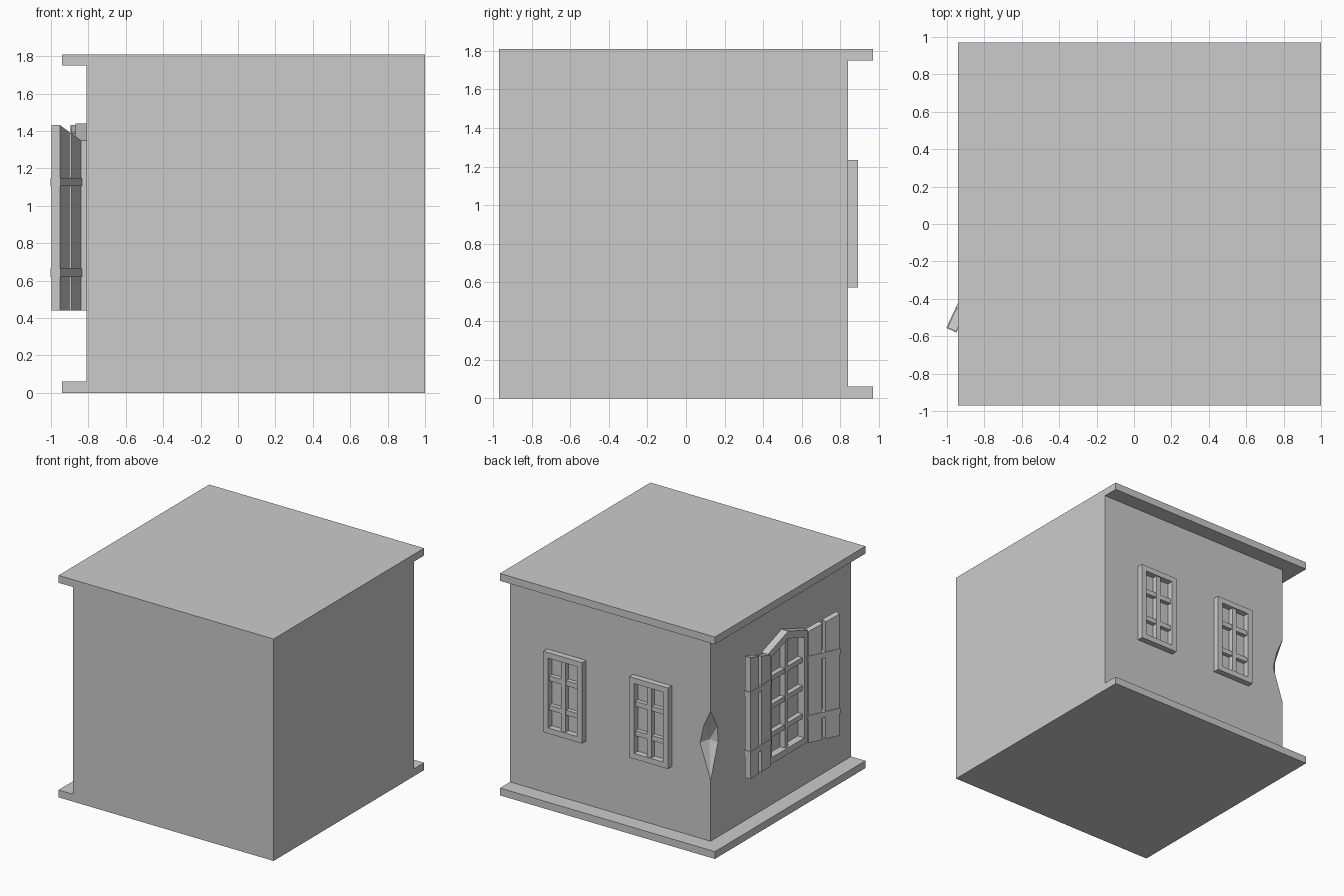
import bpy, bmesh, math
from mathutils import Matrix, Vector

cube = bpy.data.objects.get("Cube")
if cube:
    bpy.data.objects.remove(cube, do_unlink=True)

GREY = (0.6, 0.6, 0.6, 1)
plaster = bpy.data.materials.new("plain_grey")
plaster.use_nodes = True
plaster.diffuse_color = GREY
plaster.node_tree.nodes["Principled BSDF"].inputs["Base Color"].default_value = GREY


def finish(name, bm):
    bmesh.ops.recalc_face_normals(bm, faces=bm.faces)
    mesh = bpy.data.meshes.new(name)
    bm.to_mesh(mesh)
    bm.free()
    mesh.materials.append(plaster)
    obj = bpy.data.objects.new(name, mesh)
    bpy.context.scene.collection.objects.link(obj)
    return obj


def placement(origin, along, out):
    """Local axes: u along the wall, v out of the wall, w up."""
    cols = (Vector(along), Vector(out), Vector((0, 0, 1)))
    return Matrix.Translation(origin) @ Matrix(cols).transposed().to_4x4()


def build(name, pieces, place=Matrix()):
    """Each piece is an outline in (u, w) extruded from v0 to v1."""
    bm = bmesh.new()
    for outline, v0, v1 in pieces:
        face = bm.faces.new([bm.verts.new((u, v0, w)) for u, w in outline])
        new = bmesh.ops.extrude_face_region(bm, geom=[face])["geom"]
        verts = [g for g in new if isinstance(g, bmesh.types.BMVert)]
        bmesh.ops.translate(bm, verts=verts, vec=(0, v1 - v0, 0))
    bm.transform(place)
    return finish(name, bm)


def rect(u0, u1, w0, w1):
    return [(u0, w0), (u1, w0), (u1, w1), (u0, w1)]


# Building block and slabs
LEFT, RIGHT, FRONT, BACK = -0.81, 1.0, -0.97, 0.84
TOP, SLAB = 1.81, 0.06
walls = build("walls", [(rect(LEFT, RIGHT, SLAB, TOP - SLAB), FRONT, BACK)])
for name, z in (("floor_slab", 0), ("roof_slab", TOP - SLAB)):
    build(name, [(rect(-0.94, RIGHT, z, z + SLAB), FRONT, 0.97)])

# Chipped wall corner
bm = bmesh.new()
chip = [(0, 0, 1.12), (0.06, 0, 0.99), (0.095, 0, 0.84), (0, 0, 0.556),
        (0, -0.09, 0.96), (0, -0.095, 0.83), (0.06, -0.07, 0.85), (-0.1, 0.1, 0.84)]
for x, y, z in chip:
    bm.verts.new((LEFT + x, BACK + y, z))
bmesh.ops.convex_hull(bm, input=bm.verts)
cutter = finish("chip_cutter", bm)
cutter.hide_render = True
cutter.hide_set(True)
cut = walls.modifiers.new("chip", "BOOLEAN")
cut.operation = "DIFFERENCE"
cut.solver = "EXACT"
cut.object = cutter


# Glazing bars: one upright and a stack of crossbars
def bars(half, low, high, heights, depth):
    cross = [(rect(-half, half, h - 0.02, h + 0.02), 0, depth) for h in heights]
    return cross + [(rect(-0.02, 0.02, low, high), 0, depth + 0.005)]


# Back windows
HALF, BORDER, LOW, HIGH = 0.175, 0.045, 0.575, 1.235
inner = HALF - BORDER
for name, x in (("back_window_left", 0.49), ("back_window_right", -0.285)):
    pieces = [(rect(-HALF, -inner, LOW, HIGH), 0, 0.05),
              (rect(inner, HALF, LOW, HIGH), 0, 0.05),
              (rect(-inner, inner, LOW, LOW + BORDER), 0, 0.05),
              (rect(-inner, inner, HIGH - BORDER, HIGH), 0, 0.05)]
    pieces += bars(inner, LOW + BORDER, HIGH - BORDER, (0.78, 1.02), 0.035)
    build(name, pieces, placement((x, BACK, 0), (1, 0, 0), (0, 1, 0)))

# Gabled side window
HALF, BORDER, SILL, EAVE, PEAK = 0.26, 0.05, 0.44, 1.35, 1.44
CENTRE = -0.075
inner = HALF - BORDER
pieces = [(rect(-inner, inner, SILL, SILL + BORDER), 0, 0.06)]
for s in (-1, 1):
    pieces.append(([(s * HALF, SILL), (s * HALF, EAVE), (s * inner, EAVE - 0.04),
                    (s * inner, SILL)], 0, 0.06))
    pieces.append(([(s * HALF, EAVE), (0, PEAK), (0, PEAK - 0.06),
                    (s * inner, EAVE - 0.04)], 0, 0.06))
pieces += bars(inner, SILL + BORDER, PEAK - 0.06, (0.66, 0.89, 1.12), 0.04)
build("side_window", pieces, placement((LEFT, CENTRE, 0), (0, 1, 0), (-1, 0, 0)))


# Shutters: two planks with sloping tops and two bands
def shutter(name, side, angle):
    c, s = math.cos(angle), math.sin(angle)
    slope = (PEAK - 0.01 - EAVE) / HALF
    pieces = []
    for u0, u1 in ((0, 0.117), (0.147, 0.264)):
        pieces.append(([(u0, SILL), (u1, SILL), (u1, EAVE + slope * u1),
                        (u0, EAVE + slope * u0)], 0, 0.05))
    for w in (0.62, 1.105):
        pieces.append((rect(-0.005, 0.269, w, w + 0.045), -0.005, 0.055))
    hinge = (LEFT - 0.03, CENTRE + side * HALF, 0)
    build(name, pieces, placement(hinge, (-s, side * c, 0), (-c, -side * s, 0)))


shutter("shutter_front", -1, math.radians(25))
shutter("shutter_back", 1, math.radians(1))
